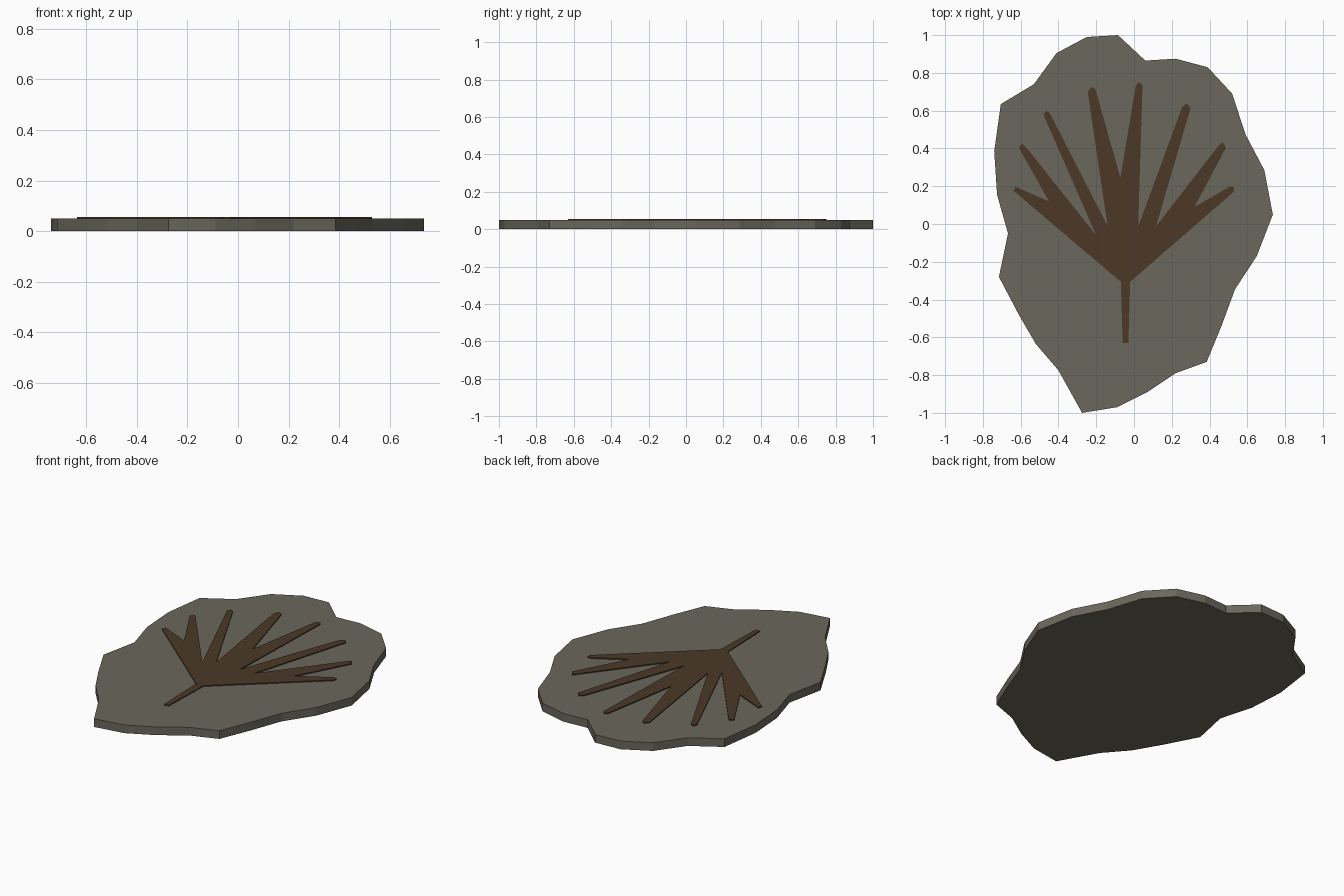
import bpy, bmesh

def material(name, rgb):
    m = bpy.data.materials.new(name)
    m.diffuse_color = (*rgb, 1)
    return m

def plate(name, outline, z0, z1, mat):
    """Flat plate: outline extruded from z0 up to z1."""
    bm = bmesh.new()
    face = bm.faces.new([bm.verts.new((x, y, z0)) for x, y in outline])
    top = bmesh.ops.extrude_face_region(bm, geom=[face], use_keep_orig=True)["geom"]
    for v in top:
        if isinstance(v, bmesh.types.BMVert):
            v.co.z = z1
    bmesh.ops.triangulate(bm, faces=[f for f in bm.faces if len(f.verts) > 4])
    bmesh.ops.recalc_face_normals(bm, faces=bm.faces)
    me = bpy.data.meshes.new(name)
    bm.to_mesh(me)
    bm.free()
    me.materials.append(mat)
    ob = bpy.data.objects.new(name, me)
    bpy.context.collection.objects.link(ob)
    return ob

stone = material("stone", (0.147, 0.136, 0.107))
brown = material("fossil_brown", (0.07, 0.04, 0.02))

# Irregular stone slab
slab = [(-0.25, 0.99), (-0.085, 1.0), (0.06, 0.865), (0.22, 0.875), (0.39, 0.83),
        (0.52, 0.69), (0.59, 0.475), (0.69, 0.285), (0.735, 0.05), (0.65, -0.17),
        (0.535, -0.345), (0.465, -0.535), (0.385, -0.73), (0.22, -0.79), (0.07, -0.89),
        (-0.09, -0.97), (-0.275, -1.0), (-0.4, -0.775), (-0.52, -0.635), (-0.61, -0.48),
        (-0.715, -0.28), (-0.667, -0.05), (-0.725, 0.155), (-0.74, 0.385),
        (-0.705, 0.635), (-0.53, 0.74), (-0.41, 0.905)]
plate("stone_slab", slab, 0, 0.05, stone)

# Fan leaf: blunt lobe tips (left, middle, right) with the notch that follows each
lobes = [((-0.637, 0.175), (-0.63, 0.198), (-0.61, 0.19), (-0.45, 0.12)),
         ((-0.61, 0.405), (-0.59, 0.425), (-0.57, 0.405), (-0.2, -0.06)),
         ((-0.48, 0.58), (-0.465, 0.6), (-0.445, 0.585), (-0.14, -0.01)),
         ((-0.245, 0.7), (-0.225, 0.725), (-0.205, 0.715), (-0.072, 0.245)),
         ((0.01, 0.735), (0.025, 0.75), (0.045, 0.735), (0.022, -0.015)),
         ((0.255, 0.62), (0.28, 0.638), (0.3, 0.615), (0.117, -0.012)),
         ((0.448, 0.415), (0.47, 0.433), (0.487, 0.405), (0.32, 0.09)),
         ((0.51, 0.2), (0.53, 0.195), (0.53, 0.172))]
leaf = [p for lobe in lobes for p in lobe] + [(-0.025, -0.31), (-0.065, -0.31)]
plate("fossil_leaf", leaf, 0.045, 0.056, brown)

# Leaf stem
stem = [(-0.07, -0.3), (-0.02, -0.3), (-0.03, -0.63), (-0.06, -0.63)]
plate("leaf_stem", stem, 0.045, 0.0555, brown)
